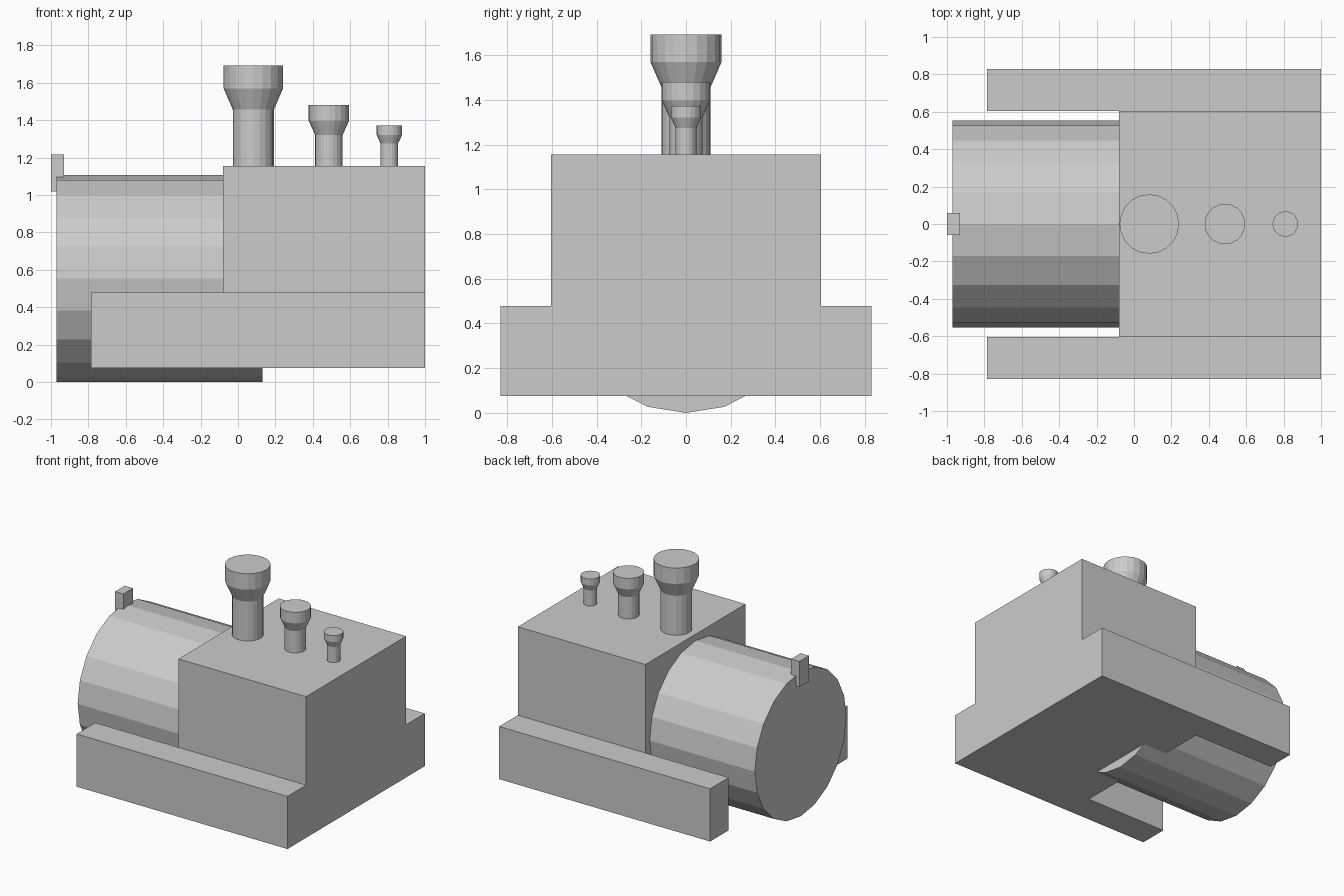
import bpy, bmesh, math
from mathutils import Matrix, Vector

if "Cube" in bpy.data.objects:
    bpy.data.objects.remove(bpy.data.objects["Cube"])


def finish(name, bm):
    bmesh.ops.recalc_face_normals(bm, faces=bm.faces[:])
    mesh = bpy.data.meshes.new(name)
    bm.to_mesh(mesh)
    bm.free()
    obj = bpy.data.objects.new(name, mesh)
    bpy.context.collection.objects.link(obj)
    return obj


def extrude(bm, faces, dx):
    out = bmesh.ops.extrude_face_region(bm, geom=faces)
    verts = [g for g in out["geom"] if isinstance(g, bmesh.types.BMVert)]
    bmesh.ops.translate(bm, verts=verts, vec=(dx, 0, 0))


def lathe(name, x, profile, sides=20):
    """Closed solid turned about a vertical axis at x; profile is (radius, z)."""
    bm = bmesh.new()
    rings = []
    for r, z in profile:
        angles = [2 * math.pi * i / sides for i in range(sides)]
        rings.append([bm.verts.new((x + r * math.cos(a), r * math.sin(a), z)) for a in angles])
    for low, high in zip(rings, rings[1:]):
        for i in range(sides):
            j = (i + 1) % sides
            bm.faces.new((low[i], low[j], high[j], high[i]))
    bm.faces.new(rings[0])
    bm.faces.new(rings[-1])
    return finish(name, bm)


# Cab block with two side rails reaching forward, as one solid
W, RW, Z0, ZR, ZT = 0.605, 0.83, 0.075, 0.478, 1.155
CAB_X, RAIL_X, END_X = -0.08, -0.785, 1.0
bm = bmesh.new()
outline = [(-RW, Z0), (-W, Z0), (W, Z0), (RW, Z0), (RW, ZR), (W, ZR),
           (W, ZT), (-W, ZT), (-W, ZR), (-RW, ZR)]
v = [bm.verts.new((CAB_X, y, z)) for y, z in outline]
section = [bm.faces.new([v[i] for i in ids])
           for ids in ((0, 1, 8, 9), (2, 3, 4, 5), (1, 2, 5, 6, 7, 8))]
extrude(bm, section, END_X - CAB_X)
rail_ends = [f for f in bm.faces
             if all(abs(p.co.x - CAB_X) < 1e-5 for p in f.verts) and len(f.verts) == 4]
extrude(bm, rail_ends, RAIL_X - CAB_X)
bmesh.ops.recalc_face_normals(bm, faces=bm.faces[:])
bmesh.ops.dissolve_limit(bm, angle_limit=0.01, verts=bm.verts[:], edges=bm.edges[:])
finish("cab_and_rails", bm)

# Horizontal drum, an edge at the very bottom
R = 0.553
drum = lathe("drum", 0, [(R, -0.97), (R, 0.13)])
drum.data.transform(Matrix.Translation((0, 0, R)) @ Matrix.Rotation(math.pi / 2, 4, "Y"))

# Small sight block on the drum's front rim
bm = bmesh.new()
bmesh.ops.create_cube(bm, size=1)
bmesh.ops.scale(bm, verts=bm.verts[:], vec=(0.07, 0.116, 0.197))
bmesh.ops.translate(bm, verts=bm.verts[:], vec=(-0.965, 0, 1.117))
finish("front_block", bm)

# Three flared chimneys: x, pipe radius, cap radius, flare start, flare end, top
for name, x, r, cap, z1, z2, z3 in (
        ("large_chimney", 0.082, 0.110, 0.159, 1.457, 1.570, 1.692),
        ("medium_chimney", 0.486, 0.074, 0.108, 1.322, 1.397, 1.481),
        ("small_chimney", 0.809, 0.047, 0.068, 1.275, 1.322, 1.372)):
    lathe(name, x, [(r, ZT), (r, z1), (cap, z2), (cap, z3)])
